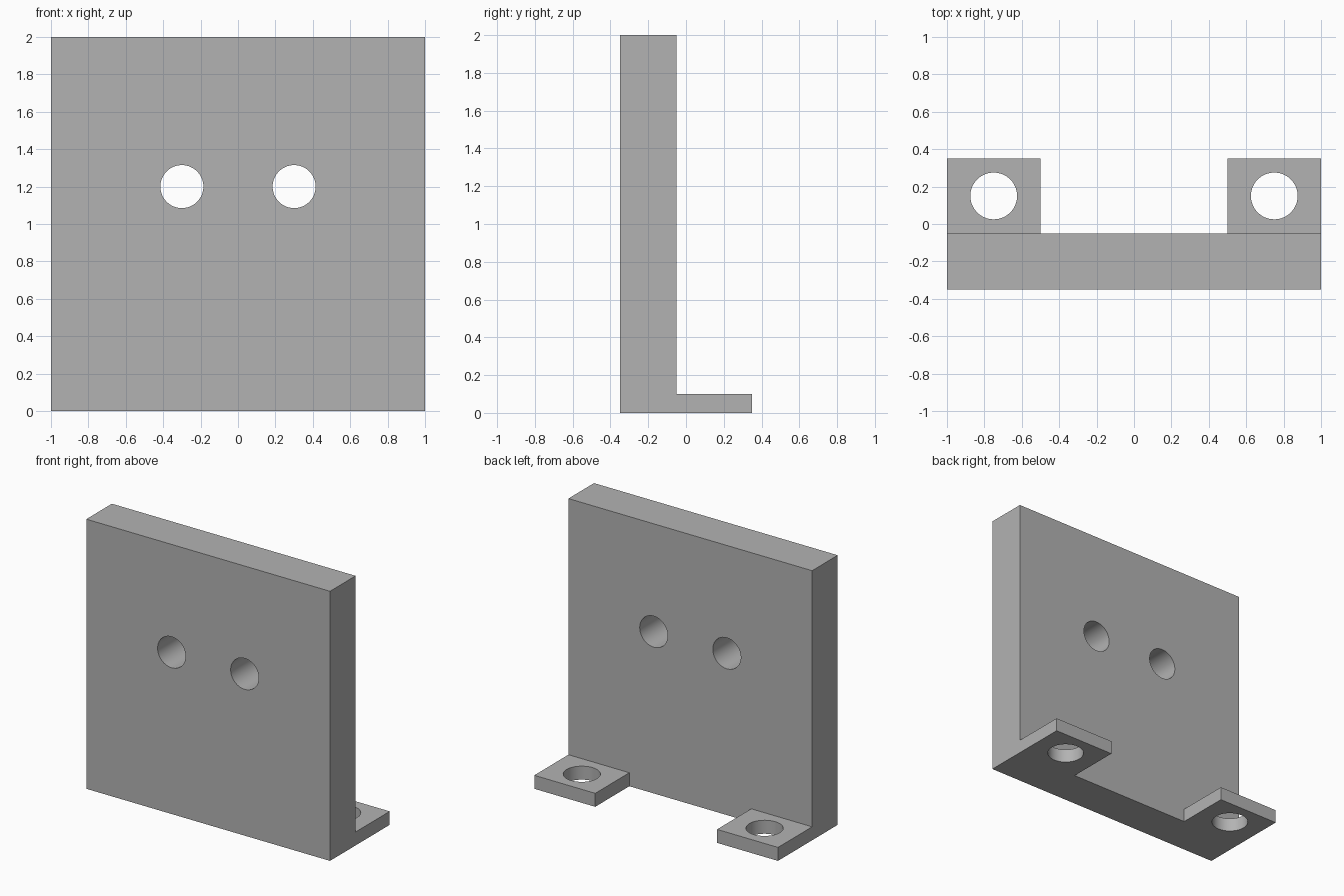
import bpy, bmesh
from mathutils import Vector
from math import radians

if "Cube" in bpy.data.objects:
    bpy.data.objects.remove(bpy.data.objects["Cube"], do_unlink=True)

FRONT, BACK, TAB_END = -0.35, -0.05, 0.35
TAB_TOP, HEIGHT = 0.1, 2.0

grey = bpy.data.materials.new("plain grey")
grey.use_nodes = True
grey.diffuse_color = (0.45, 0.45, 0.45, 1)
grey.node_tree.nodes["Principled BSDF"].inputs["Base Color"].default_value = grey.diffuse_color


def raise_faces(bm, faces, dz):
    out = bmesh.ops.extrude_face_region(bm, geom=faces)["geom"]
    verts = [g for g in out if isinstance(g, bmesh.types.BMVert)]
    bmesh.ops.translate(bm, verts=verts, vec=Vector((0, 0, dz)))
    return [g for g in out if isinstance(g, bmesh.types.BMFace)]


# Footprint: plate strip in three parts plus a tab behind each end
bm = bmesh.new()
for x0, x1, y0, y1 in ((-1, -0.5, FRONT, BACK), (-0.5, 0.5, FRONT, BACK), (0.5, 1, FRONT, BACK),
                       (-1, -0.5, BACK, TAB_END), (0.5, 1, BACK, TAB_END)):
    bm.faces.new([bm.verts.new((x, y, 0)) for x, y in ((x0, y0), (x1, y0), (x1, y1), (x0, y1))])
bmesh.ops.remove_doubles(bm, verts=bm.verts[:], dist=0.001)

# Raise everything to tab thickness, then the plate to full height
tops = raise_faces(bm, bm.faces[:], TAB_TOP)
raise_faces(bm, [f for f in tops if f.calc_center_median().y < BACK], HEIGHT - TAB_TOP)
bmesh.ops.recalc_face_normals(bm, faces=bm.faces[:])
bmesh.ops.dissolve_limit(bm, angle_limit=radians(1), verts=bm.verts[:], edges=bm.edges[:])
mesh = bpy.data.meshes.new("bracket")
bm.to_mesh(mesh)
bm.free()
bracket = bpy.data.objects.new("bracket", mesh)
bpy.context.collection.objects.link(bracket)
mesh.materials.append(grey)


def drill(radius, location, rotation=(0, 0, 0)):
    bpy.ops.mesh.primitive_cylinder_add(vertices=64, radius=radius, depth=0.6,
                                        location=location, rotation=rotation)
    cutter = bpy.context.object
    cutter.name = "hole_cutter"
    cutter.hide_render = True
    cutter.data.materials.append(grey)
    mod = bracket.modifiers.new("hole", 'BOOLEAN')
    mod.operation, mod.solver, mod.object = 'DIFFERENCE', 'EXACT', cutter
    bpy.ops.object.select_all(action='DESELECT')
    bracket.select_set(True)
    bpy.context.view_layer.objects.active = bracket
    bpy.ops.object.modifier_apply(modifier=mod.name)
    bpy.data.objects.remove(cutter, do_unlink=True)


# Mounting holes through the plate and the tabs
for side in (-1, 1):
    drill(0.115, (side * 0.3, (FRONT + BACK) / 2, 1.2), (radians(90), 0, 0))
    drill(0.125, (side * 0.75, (BACK + TAB_END) / 2, 0))

bpy.ops.object.shade_smooth_by_angle(angle=radians(30))
